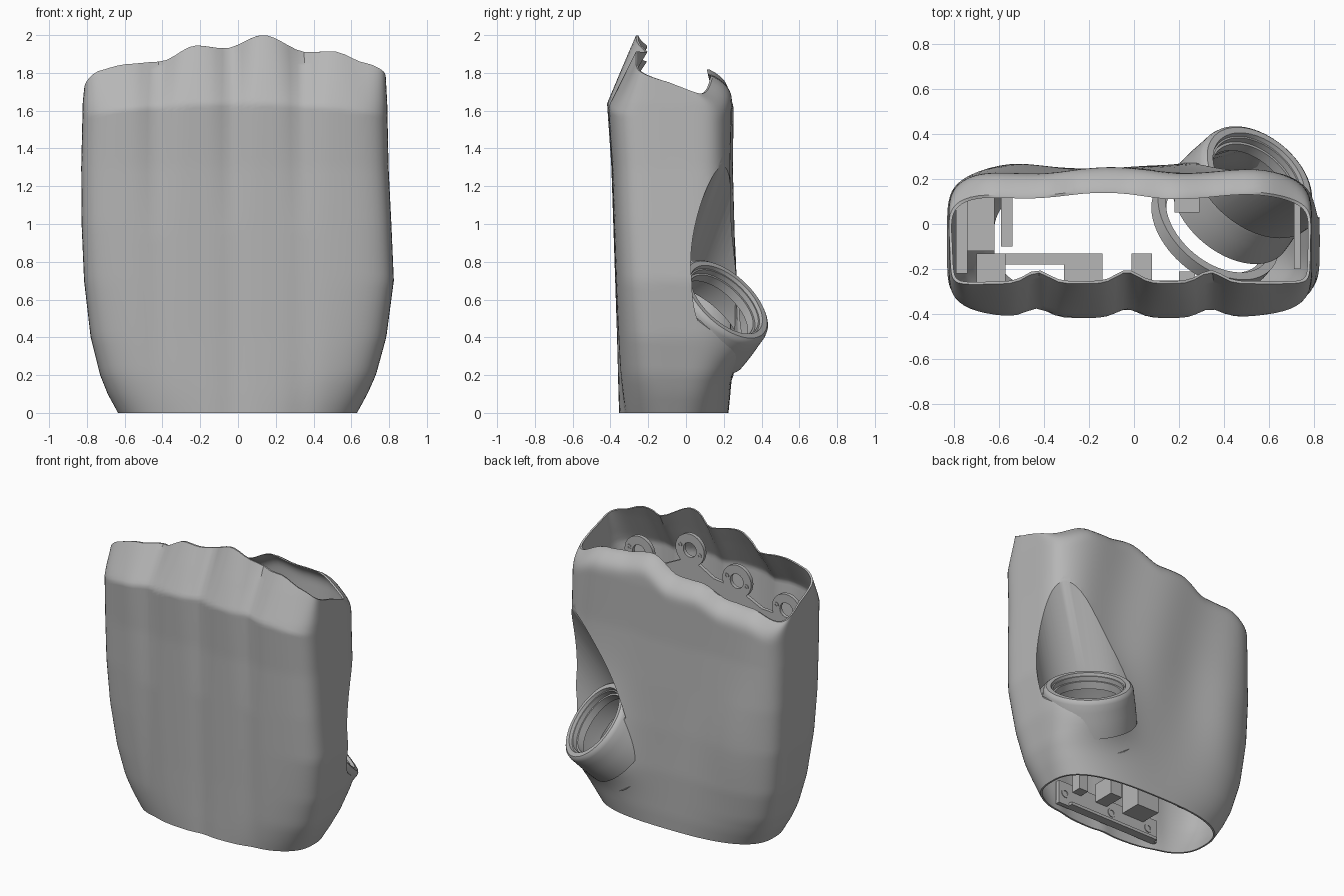
import bpy, bmesh
from math import sin, cos, pi, exp
from mathutils import Vector

cube = bpy.data.objects.get("Cube")
if cube:
    bpy.data.objects.remove(cube, do_unlink=True)

grey = bpy.data.materials.new("matte_grey")
grey.use_nodes = True
grey.diffuse_color = (0.47, 0.47, 0.47, 1)
grey.node_tree.nodes["Principled BSDF"].inputs["Base Color"].default_value = (0.47, 0.47, 0.47, 1)


def skin(name, rings, loop=False):
    """Bridge rings of points; loop joins last to first, else the ends are capped."""
    bm = bmesh.new()
    rows = [[bm.verts.new(p) for p in ring] for ring in rings]
    count = len(rows[0])
    pairs = list(zip(rows, rows[1:] + rows[:1]))
    for a, b in pairs if loop else pairs[:-1]:
        for i in range(count):
            j = (i + 1) % count
            bm.faces.new((a[i], a[j], b[j], b[i]))
    if not loop:
        bm.faces.new(rows[0])
        bm.faces.new(rows[-1])
    bmesh.ops.recalc_face_normals(bm, faces=bm.faces)
    mesh = bpy.data.meshes.new(name)
    bm.to_mesh(mesh)
    bm.free()
    mesh.materials.append(grey)
    obj = bpy.data.objects.new(name, mesh)
    bpy.context.collection.objects.link(obj)
    return obj


def boolean(obj, tool, operation):
    mod = obj.modifiers.new("cut", "BOOLEAN")
    mod.object, mod.operation, mod.solver = tool, operation, "EXACT"
    bpy.context.view_layer.objects.active = obj
    bpy.ops.object.modifier_apply(modifier=mod.name)


def smooth(obj, angle=0.6):
    bpy.ops.object.select_all(action="DESELECT")
    obj.select_set(True)
    bpy.context.view_layer.objects.active = obj
    bpy.ops.object.shade_smooth_by_angle(angle=angle)


def lookup(table, x, ease=False):
    """Interpolate rows of (key, values...)."""
    x = min(max(x, table[0][0]), table[-1][0])
    for a, b in zip(table, table[1:]):
        if x <= b[0]:
            f = (x - a[0]) / (b[0] - a[0])
            f = f * f * (3 - 2 * f) if ease else f
            return [p + (q - p) * f for p, q in zip(a[1:], b[1:])]


# Palm body: height, right, left, front, back, squareness
SECTIONS = [(0, -.635, .63, -.355, .225, 2.7), (.1, -.69, .685, -.358, .235, 3.1),
            (.2, -.73, .73, -.36, .24, 3.6), (.4, -.78, .785, -.365, .25, 4.2),
            (.7, -.815, .825, -.375, .25, 5), (1.0, -.828, .812, -.385, .243, 5.5),
            (1.3, -.83, .797, -.395, .235, 5.5), (1.64, -.822, .79, -.418, .24, 5.5),
            (1.82, -.805, .78, -.42, .235, 5.5), (2.0, -.78, .75, -.42, .23, 5.5)]
FRONT_RIM = [(-.83, 1.8), (-.75, 1.83), (-.6, 1.85), (-.42, 1.86), (-.22, 1.945),
             (-.06, 1.93), (.16, 2.0), (.4, 1.91), (.55, 1.915), (.72, 1.86), (.83, 1.84)]
BACK_RIM = [(-.83, 1.55), (-.6, 1.64), (-.42, 1.65), (-.2, 1.73), (-.03, 1.73),
            (.2, 1.82), (.4, 1.79), (.55, 1.78), (.83, 1.66)]
GROOVES = (-.43, -.03, .34)


def bell(d, width):
    return exp(-(d / width) ** 2)


def body_ring(v, inset, count=144):
    ring = []
    for i in range(count):
        c, s = cos(2 * pi * i / count), sin(2 * pi * i / count)
        power = 5.5
        for _ in range(2):
            r = (abs(c) ** power + abs(s) ** power) ** (-1 / power)
            ux, uy = c * r, s * r
            front, back = lookup(FRONT_RIM, ux * .82, True)[0], lookup(BACK_RIM, ux * .82, True)[0]
            rim = back + (front - back) * (1 - uy) / 2
            z = v * rim
            right, left, yf, yb, power = lookup(SECTIONS, z)
        right, left, yf, yb = right + inset, left - inset, yf + inset, yb - inset
        x = (right + left) / 2 + ux * (left - right) / 2
        y = (yf + yb) / 2 + uy * (yb - yf) / 2
        if uy < 0:      # finger flutes and the inward lean of the front
            depth = .012 + .075 * max(0, v - .5)
            y += uy * uy * depth * sum(bell(x - g, .07) for g in GROOVES)
            bend = 1.64 - .06 * ux * ux
            y += .155 * uy * uy * max(0, (z - bend) / (front - bend))
        else:           # waves, thumb swelling and curled lip on the back
            y += uy ** 4 * .013 * cos(9 * x + 2.2 * z - 2.6) * min(1, z)
            y += uy * .018 * bell(x + .55, .2) * bell(z - .7, .4)
            y += uy * .13 * bell(x - .58, .25) * bell(z - .38, .15 if z < .38 else .42)
            curl = max(0, 1 - (rim - z) / .15)
            y -= uy * .1 * curl ** 3
        ring.append((x, y, z))
    return ring


STEPS = [i / 40 * .8 for i in range(40)] + [.8 + .01 * i for i in range(21)]
WALL = .012
outer = [body_ring(v, 0) for v in STEPS]
palm_shell = skin("palm_shell", outer + [body_ring(v, WALL) for v in reversed(STEPS)], True)
palm_solid = skin("palm_solid", outer)

# Thumb socket frame
CENTRE = Vector((.555, .215, .6))
AXIS = Vector((.5, .59, .64)).normalized()
SIDE = AXIS.orthogonal().normalized()
CROSS = AXIS.cross(SIDE)
SWEEP = Vector((.48, .31, .87))


def socket_ring(t, r, shift=0, count=72):
    mid = CENTRE + AXIS * t + SWEEP * shift
    return [mid + (SIDE * cos(2 * pi * i / count) + CROSS * sin(2 * pi * i / count)) * r
            for i in range(count)]


# Scoop above the socket, cut through the shell and lined with a wall
SCOOP = .315
scoop_cutter = skin("scoop_cutter", [socket_ring(-.04, SCOOP), socket_ring(-.04, SCOOP, 1.2)])
bore_cutter = skin("bore_cutter", [socket_ring(-.45, .24), socket_ring(.1, .24)])
scoop_wall = skin("scoop_wall", [socket_ring(-.04, SCOOP), socket_ring(-.04, SCOOP, 1.2),
                                 socket_ring(-.04, SCOOP - WALL, 1.2),
                                 socket_ring(-.04, SCOOP - WALL)], True)
boolean(scoop_wall, palm_solid, "INTERSECT")
boolean(palm_shell, scoop_cutter, "DIFFERENCE")
boolean(palm_shell, bore_cutter, "DIFFERENCE")
for helper in (palm_solid, scoop_cutter, bore_cutter):
    bpy.data.objects.remove(helper, do_unlink=True)

# Flared collar with a stepped lip, and the thumb housing ring deeper inside
COLLAR = [(0, .265), (-.01, .278), (-.03, .285), (-.08, .29), (-.14, .297), (-.2, .302),
          (-.25, .304), (-.25, .29), (-.2, .285), (-.12, .27), (-.1, .21), (-.05, .21),
          (-.05, .222), (-.02, .222), (-.02, .23), (0, .235)]
HOUSING = [(-.36, .31), (-.42, .31), (-.42, .25), (-.39, .25), (-.39, .27), (-.36, .27)]
thumb_collar = skin("thumb_collar", [socket_ring(t, r) for t, r in COLLAR], True)
thumb_housing = skin("thumb_housing", [socket_ring(t, r) for t, r in HOUSING], True)
for part in (palm_shell, scoop_wall, thumb_collar, thumb_housing):
    smooth(part)


def box(name, x0, x1, y0, y1, z0, z1):
    return skin(name, [[(x0, y0, z), (x1, y0, z), (x1, y1, z), (x0, y1, z)] for z in (z0, z1)])


def ear(name, x, z, y0, y1, r_out, r_in, count=32):
    """Flat ring facing the back."""
    def circle(y, r):
        return [(x + r * cos(2 * pi * i / count), y, z + r * sin(2 * pi * i / count))
                for i in range(count)]
    smooth(skin(name, [circle(y0, r_out), circle(y1, r_out), circle(y1, r_in), circle(y0, r_in)], True))


# Finger mounting plate with one ear per finger
PLATE = [(-.74, 1.0), (-.74, 1.38), (-.6, 1.43), (-.39, 1.44), (-.2, 1.53), (-.02, 1.55),
         (.16, 1.65), (.36, 1.55), (.55, 1.53), (.72, 1.42), (.72, 1.0)]
skin("finger_plate", [[(x, y, z) for x, z in PLATE] for y in (-.295, -.27)])
for i, (x, z) in enumerate([(-.58, 1.48), (-.2, 1.58), (.16, 1.7), (.55, 1.58)]):
    ear(f"finger_ear_{i}", x, z, -.295, -.27, .11, .05)
    for side in (-1, 1):
        ear(f"finger_screw_{i}_{side}", x + side * .075, z + side * .02, -.27, -.266, .016, .008, 16)

# Wrist bracket and inner mounts
box("wrist_rail", -.42, .38, -.31, -.28, .04, .2)
box("wrist_lip", -.4, .3, -.28, -.25, .04, .06)
box("wrist_bar", -.57, -.31, -.18, -.13, .3, .38)
box("wrist_block_right", -.7, -.57, -.26, -.13, .35, .45)
box("wrist_block_middle", -.31, -.14, -.28, -.13, .15, .38)
box("wrist_block_left", -.01, .08, -.28, -.13, .15, .28)
box("wrist_block_end", .2, .27, -.28, -.21, .15, .28)
for i, x in enumerate((-.35, -.05, .33)):
    ear(f"wrist_hole_{i}", x, .12, -.28, -.275, .03, .018, 16)
box("side_plate", -.79, -.74, -.22, .12, .75, 1.3)
box("side_mount", -.74, -.62, -.12, .13, .8, 1.15)
box("side_post", -.59, -.54, -.1, .13, .8, 1.15)
box("back_tab", .18, .29, .05, .21, 1.3, 1.45)
box("left_rib", .71, .74, -.2, .12, 1.3, 1.45)
